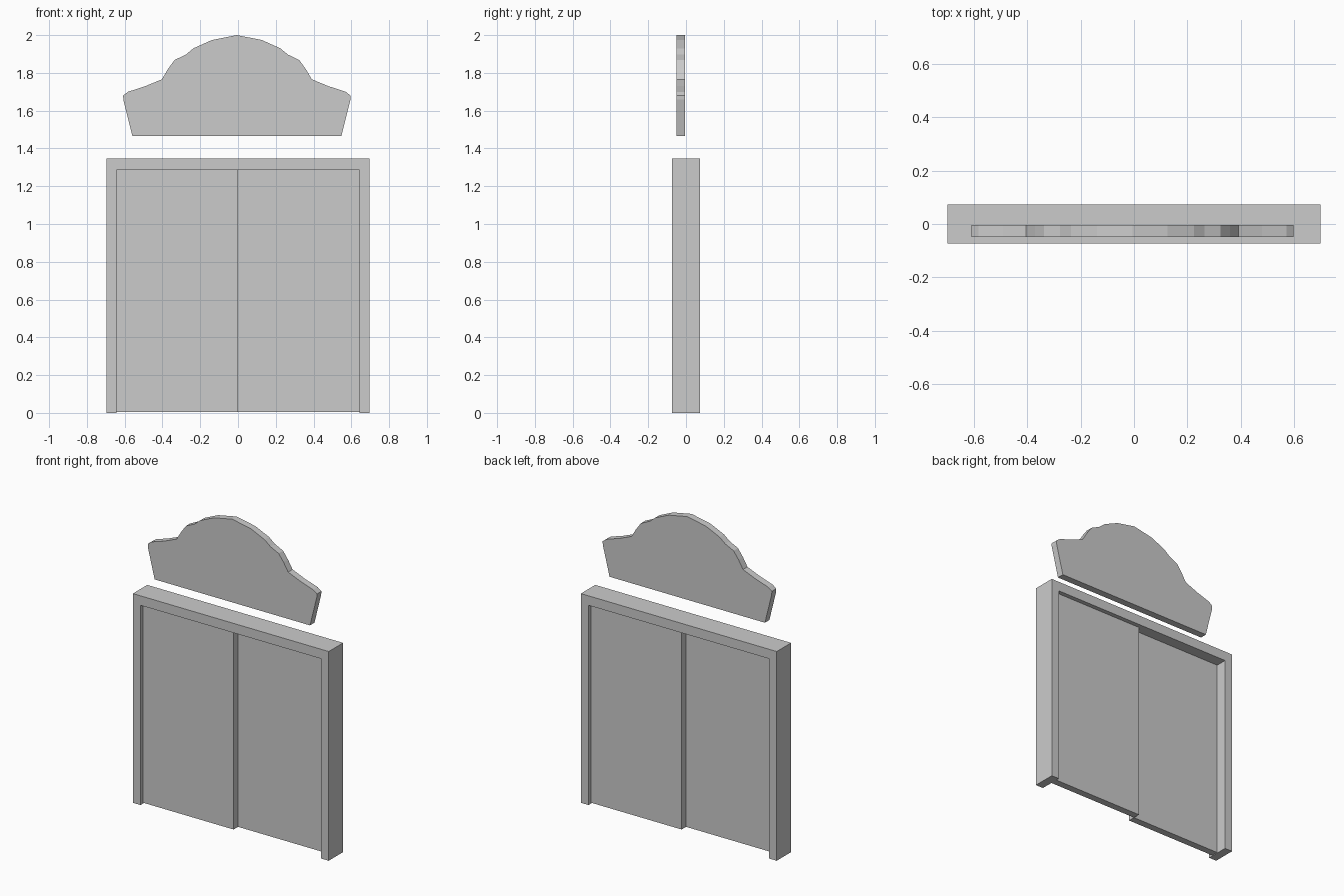
import bpy, bmesh

if "Cube" in bpy.data.objects:
    bpy.data.objects.remove(bpy.data.objects["Cube"])


def extrude_profile(name, points, y0, y1):
    """Flat-faced solid from an x/z outline, extruded from y0 to y1."""
    bm = bmesh.new()
    face = bm.faces.new([bm.verts.new((x, y0, z)) for x, z in points])
    ext = bmesh.ops.extrude_face_region(bm, geom=[face], use_keep_orig=True)
    moved = [v for v in ext["geom"] if isinstance(v, bmesh.types.BMVert)]
    bmesh.ops.translate(bm, verts=moved, vec=(0, y1 - y0, 0))
    bmesh.ops.recalc_face_normals(bm, faces=bm.faces)
    mesh = bpy.data.meshes.new(name)
    bm.to_mesh(mesh)
    bm.free()
    obj = bpy.data.objects.new(name, mesh)
    bpy.context.collection.objects.link(obj)
    return obj


def mirrored(half, cx=0.0):
    """Close a right-half outline by mirroring it about x = cx."""
    left = [(-x, z) for x, z in reversed(half) if x > 0]
    return [(x + cx, z) for x, z in half + left]


W, H = 0.697, 1.346      # outer frame half width, height
OW, OH = 0.643, 1.285    # opening half width, height
D = 0.073                # frame half depth
T = 0.045                # door thickness

# Door frame: two jambs and a header, open at the bottom
extrude_profile("door_frame",
                [(-W, 0), (-W, H), (W, H), (W, 0), (OW, 0), (OW, OH), (-OW, OH), (-OW, 0)],
                -D, D)

# Sliding doors on two tracks: left one in front, right one behind
for name, side, y0 in (("left_door", -1, -T), ("right_door", 1, 0.0)):
    extrude_profile(name, [(0, 0.004), (side * OW, 0.004), (side * OW, OH), (0, OH)],
                    y0, y0 + T)

# Scalloped sign board above the frame
sign_half = [(0.553, 1.465), (0.601, 1.658), (0.602, 1.68), (0.576, 1.70),
             (0.484, 1.73), (0.397, 1.766), (0.365, 1.82), (0.330, 1.868),
             (0.270, 1.897), (0.230, 1.93), (0.132, 1.974), (0.0, 2.0)]
extrude_profile("sign_board", mirrored(sign_half, -0.006), -0.049, -0.004)
